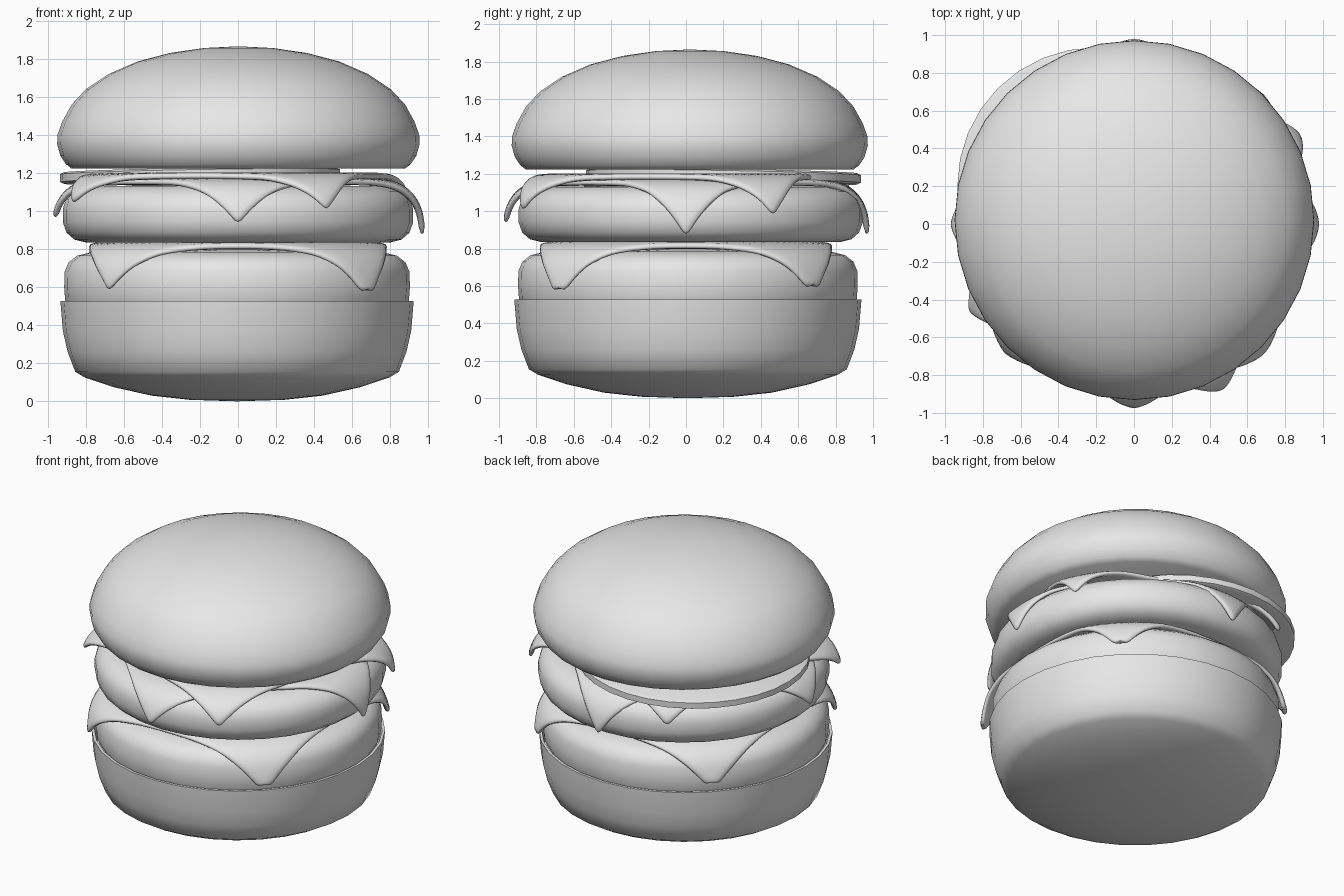
import bpy, bmesh, math
from mathutils import Vector

if "Cube" in bpy.data.objects:
    bpy.data.objects.remove(bpy.data.objects["Cube"], do_unlink=True)

# One plain clay colour for every part
clay = bpy.data.materials.new("plain_grey")
clay.use_nodes = True
grey = (0.8, 0.8, 0.8, 1)
clay.diffuse_color = grey
clay.node_tree.nodes["Principled BSDF"].inputs["Base Color"].default_value = grey


def finish(name, bm, angle):
    bmesh.ops.recalc_face_normals(bm, faces=bm.faces)
    mesh = bpy.data.meshes.new(name)
    bm.to_mesh(mesh)
    bm.free()
    mesh.materials.append(clay)
    obj = bpy.data.objects.new(name, mesh)
    bpy.context.collection.objects.link(obj)
    bpy.ops.object.select_all(action="DESELECT")
    obj.select_set(True)
    bpy.context.view_layer.objects.active = obj
    bpy.ops.object.shade_smooth_by_angle(angle=math.radians(angle))
    return obj


def lathe(name, profile, centre=(0, 0), sides=32, angle=50):
    """Spin a (radius, height) profile around a vertical axis."""
    bm = bmesh.new()
    verts = [bm.verts.new((r, 0, z)) for r, z in profile]
    edges = [bm.edges.new(pair) for pair in zip(verts, verts[1:])]
    bmesh.ops.spin(bm, geom=verts + edges, cent=(0, 0, 0), axis=(0, 0, 1),
                   angle=math.tau, steps=sides)
    bmesh.ops.remove_doubles(bm, verts=bm.verts, dist=0.0005)
    obj = finish(name, bm, angle)
    obj.location = (*centre, 0)
    return obj


def along(path, dist):
    """Radius and height after walking dist from the axis down a drape path."""
    if dist <= path[0][0]:
        return Vector((dist, path[0][1]))
    left = dist - path[0][0]
    for a, b in zip(path, path[1:]):
        a, b = Vector(a), Vector(b)
        step = (b - a).length
        if left <= step:
            break
        left -= step
    return a + (b - a) * (left / step)


def cheese(name, half, turn, path, stretch, thick=0.035):
    """Square sheet draped over a patty; stretch lengthens each corner in turn."""
    bm = bmesh.new()
    bmesh.ops.create_grid(bm, x_segments=26, y_segments=26, size=half)
    for v in bm.verts:
        x, y = v.co.xy
        flat = math.hypot(x, y)
        if flat < 1e-6:
            v.co.z = path[0][1]
            continue
        corner = (0 if x >= 0 else 1) if y >= 0 else (2 if x < 0 else 3)
        t = max(0, flat / half - 1) / (math.sqrt(2) - 1)
        r, z = along(path, flat + stretch[corner] * t * t)
        a = math.atan2(y, x) + math.radians(turn)
        v.co = (r * math.cos(a), r * math.sin(a), z)
    obj = finish(name, bm, 180)
    solid = obj.modifiers.new("thickness", "SOLIDIFY")
    solid.thickness = thick
    solid.offset = 0
    sub = obj.modifiers.new("soften", "SUBSURF")
    sub.levels = sub.render_levels = 1
    return obj


# Buns
lathe("bottom_bun", [(0, 0), (0.25, 0.008), (0.45, 0.03), (0.65, 0.075), (0.8, 0.125),
                     (0.85, 0.155), (0.89, 0.26), (0.915, 0.37), (0.928, 0.527),
                     (0.91, 0.527), (0.9, 0.5), (0, 0.5)], (-0.005, 0.01))
lathe("top_bun", [(0, 1.222), (0.875, 1.222), (0.905, 1.245), (0.935, 1.29), (0.952, 1.35),
                  (0.95, 1.4), (0.925, 1.47), (0.875, 1.56), (0.8, 1.64), (0.68, 1.72),
                  (0.53, 1.785), (0.36, 1.83), (0.18, 1.856), (0, 1.865)], (0.002, 0.02))

# Patties
lathe("lower_patty", [(0, 0.48), (0.88, 0.48), (0.903, 0.53), (0.908, 0.6), (0.906, 0.68),
                      (0.885, 0.73), (0.84, 0.765), (0.76, 0.785), (0, 0.8)], (-0.005, 0.01))
lathe("upper_patty", [(0, 0.835), (0.8, 0.835), (0.86, 0.85), (0.9, 0.885), (0.92, 0.94),
                      (0.92, 1.01), (0.905, 1.06), (0.86, 1.105), (0.78, 1.13), (0, 1.14)],
      (0, 0.025))

# Cheese sheets
cheese("lower_cheese", 0.785, 0,
       [(0.7, 0.822), (0.8, 0.81), (0.88, 0.775), (0.93, 0.71), (0.95, 0.63), (0.97, 0.53)],
       [0.05, 0.05, 0.0, 0.07])
cheese("middle_cheese", 0.76, 45,
       [(0.72, 1.155), (0.82, 1.145), (0.9, 1.1), (0.945, 1.03), (0.965, 0.96), (0.97, 0.85)],
       [0.1, 0.0, 0.03, 0.1])
cheese("upper_cheese", 0.75, -17,
       [(0.72, 1.185), (0.84, 1.175), (0.93, 1.125), (0.98, 1.06), (1.0, 0.93)],
       [0.06, 0.02, -0.01, 0.03])

# Tomato slice, tipped down towards the back right
slice_obj = lathe("tomato_slice", [(0, -0.03), (0.715, -0.03), (0.735, -0.02), (0.735, 0.02),
                                   (0.715, 0.03), (0, 0.03)])
slice_obj.location = (-0.2, 0.2, 1.185)
slice_obj.rotation_euler = (math.radians(-1), math.radians(-1), 0)
